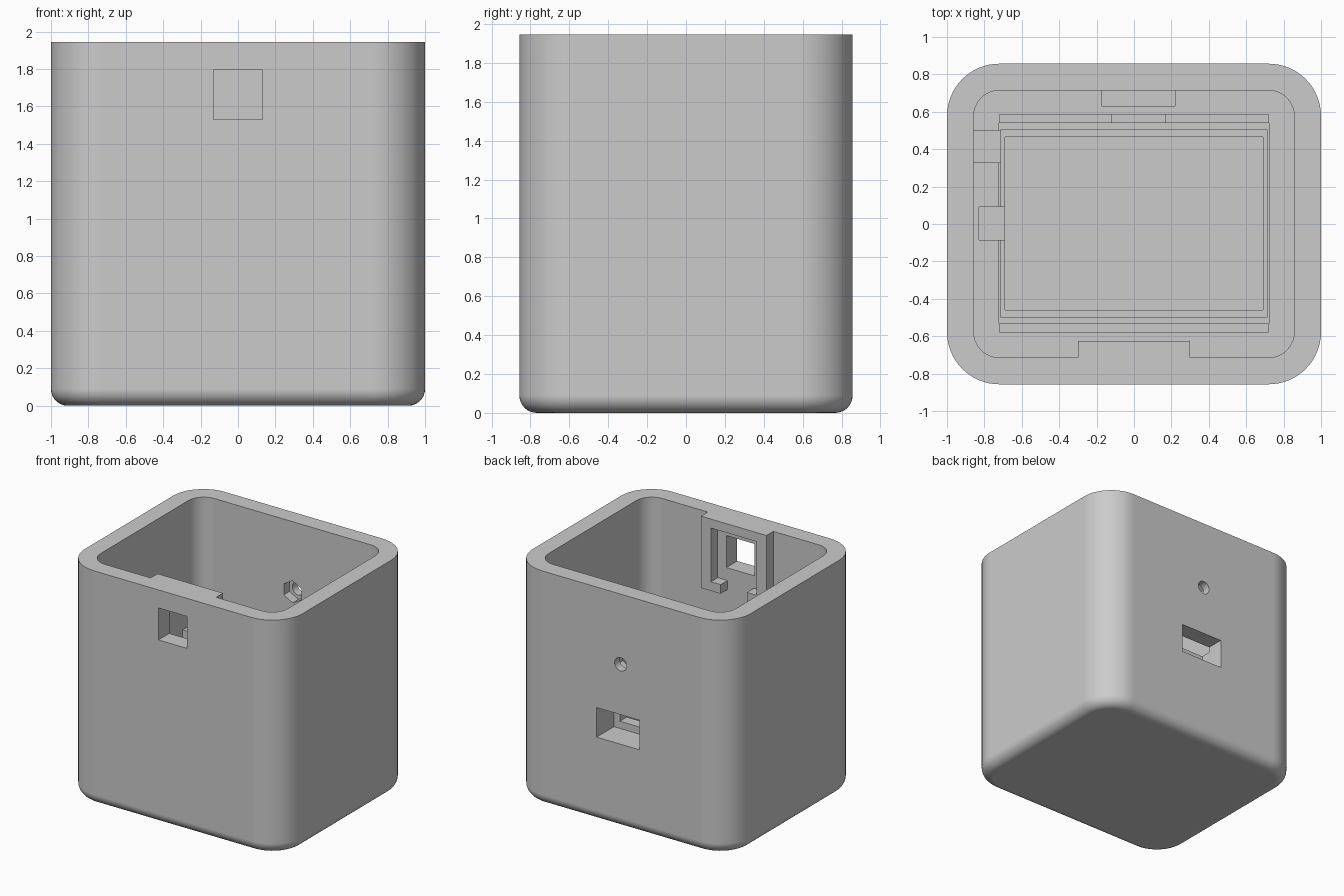
import bpy, bmesh, math
from mathutils import Vector

cube = bpy.data.objects.get("Cube")
if cube:
    bpy.data.objects.remove(cube, do_unlink=True)

grey = bpy.data.materials.new("plain grey")
grey.use_nodes = True
COLOUR = (0.6, 0.6, 0.6, 1)
grey.diffuse_color = COLOUR
grey.node_tree.nodes["Principled BSDF"].inputs["Base Color"].default_value = COLOUR

HEIGHT = 1.945
LEDGE = 0.9


def make_object(name, bm):
    bmesh.ops.recalc_face_normals(bm, faces=bm.faces)
    mesh = bpy.data.meshes.new(name)
    bm.to_mesh(mesh)
    bm.free()
    mesh.materials.append(grey)
    obj = bpy.data.objects.new(name, mesh)
    bpy.context.collection.objects.link(obj)
    return obj


def rounded_rectangle(half_x, half_y, radius, steps=16):
    points = []
    for corner, (sx, sy) in enumerate(((1, 1), (-1, 1), (-1, -1), (1, -1))):
        for i in range(steps + 1):
            a = math.pi / 2 * (corner + i / steps)
            points.append((sx * (half_x - radius) + radius * math.cos(a),
                           sy * (half_y - radius) + radius * math.sin(a)))
    return points


def loft(name, rings):
    """Skin a stack of equal point rings and cap both ends."""
    bm = bmesh.new()
    rows = [[bm.verts.new(p) for p in ring] for ring in rings]
    n = len(rows[0])
    for low, high in zip(rows, rows[1:]):
        for i in range(n):
            j = (i + 1) % n
            bm.faces.new((low[i], low[j], high[j], high[i]))
    bm.faces.new(rows[0][::-1])
    bm.faces.new(rows[-1])
    return make_object(name, bm)


def slab(name, half_x, half_y, radius, levels):
    """Rounded upright slab; levels are pairs of height and inset."""
    return loft(name, [[(x, y, z) for x, y in
                        rounded_rectangle(half_x - k, half_y - k, radius - k)]
                       for z, k in levels])


def box(name, x, y, z):
    return loft(name, [[(x[0], y[0], h), (x[1], y[0], h),
                        (x[1], y[1], h), (x[0], y[1], h)] for h in z])


def along_y(name, outline, y):
    """Extrude an outline of x, z points between two y values."""
    return loft(name, [[(px, d, pz) for px, pz in outline] for d in y])


def polygon(sides, radius, centre_z):
    return [(radius * math.sin(2 * math.pi * i / sides),
             centre_z + radius * math.cos(2 * math.pi * i / sides)) for i in range(sides)]


# Outer shell with a rounded bottom edge
FILLET = 0.09
levels = []
for i in range(9):
    a = math.pi / 2 * i / 8
    levels.append((FILLET * (1 - math.sin(math.pi / 2 - a)), FILLET * (1 - math.sin(a))))
shell = slab("box_shell", 1, 0.857, 0.28, levels + [(HEIGHT, 0)])

cutters = [
    # Main cavity down to the ledge
    slab("main_cavity", 0.857, 0.715, 0.14, [(LEDGE, 0), (2.2, 0)]),
    # Stepped seats for the board and the compartment below it
    box("board_recess", (-0.72, 0.72), (-0.577, 0.585), (0.8, 1.1)),
    box("board_seat", (-0.722, 0.722), (-0.533, 0.54), (0.68, 1.12)),
    box("compartment_step", (-0.71, 0.71), (-0.5, 0.505), (0.4, 1.14)),
    box("compartment", (-0.69, 0.69), (-0.46, 0.465), (0.14, 1.16)),
    # Wire channel and finger notch on the side
    box("wire_channel", (-0.857, -0.6), (0.33, 0.5), (0.6, 1.18)),
    box("finger_notch", (-0.83, -0.6), (-0.085, 0.09), (0.3, 1.13)),
    # Rear socket pocket with its smaller slot
    box("socket_pocket", (-0.175, 0.22), (0.63, 1), (0.7, 0.945)),
    box("socket_slot", (-0.12, 0.165), (0.52, 0.7), (0.76, 0.85)),
    # Rear screw hole with a hexagonal nut trap inside
    along_y("nut_trap", polygon(6, 0.092, 1.363), (0.6, 0.79)),
    along_y("screw_hole", polygon(32, 0.055, 1.363), (0.7, 1)),
    # Front window
    box("front_window", (-0.13, 0.13), (-1, -0.6), (1.53, 1.795)),
]
for cutter in cutters:
    cutter.hide_render = True
    cut = shell.modifiers.new(cutter.name, "BOOLEAN")
    cut.operation = "DIFFERENCE"
    cut.solver = "EXACT"
    cut.object = cutter

# Bake the cuts and drop the cutters
graph = bpy.context.evaluated_depsgraph_get()
baked = bpy.data.meshes.new_from_object(shell.evaluated_get(graph))
shell.modifiers.clear()
shell.data = baked
for cutter in cutters:
    bpy.data.objects.remove(cutter, do_unlink=True)

# Open-bottomed holder frame behind the front window
half = [(0.12, 1.35), (0.3, 1.35), (0.3, HEIGHT)]
inner = [(0.21, 1.87), (0.21, 1.425), (0.12, 1.425)]
mirror = lambda pts: [(-x, z) for x, z in reversed(pts)]
outline = half + mirror(half) + mirror(inner) + inner
along_y("window_holder_frame", outline, (-0.715, -0.625))

# Smooth curved walls, crisp edges
bpy.ops.object.select_all(action="DESELECT")
shell.select_set(True)
bpy.context.view_layer.objects.active = shell
bpy.ops.object.shade_smooth_by_angle(angle=math.radians(30))
weighted = shell.modifiers.new("Weighted normals", "WEIGHTED_NORMAL")
weighted.keep_sharp = True
